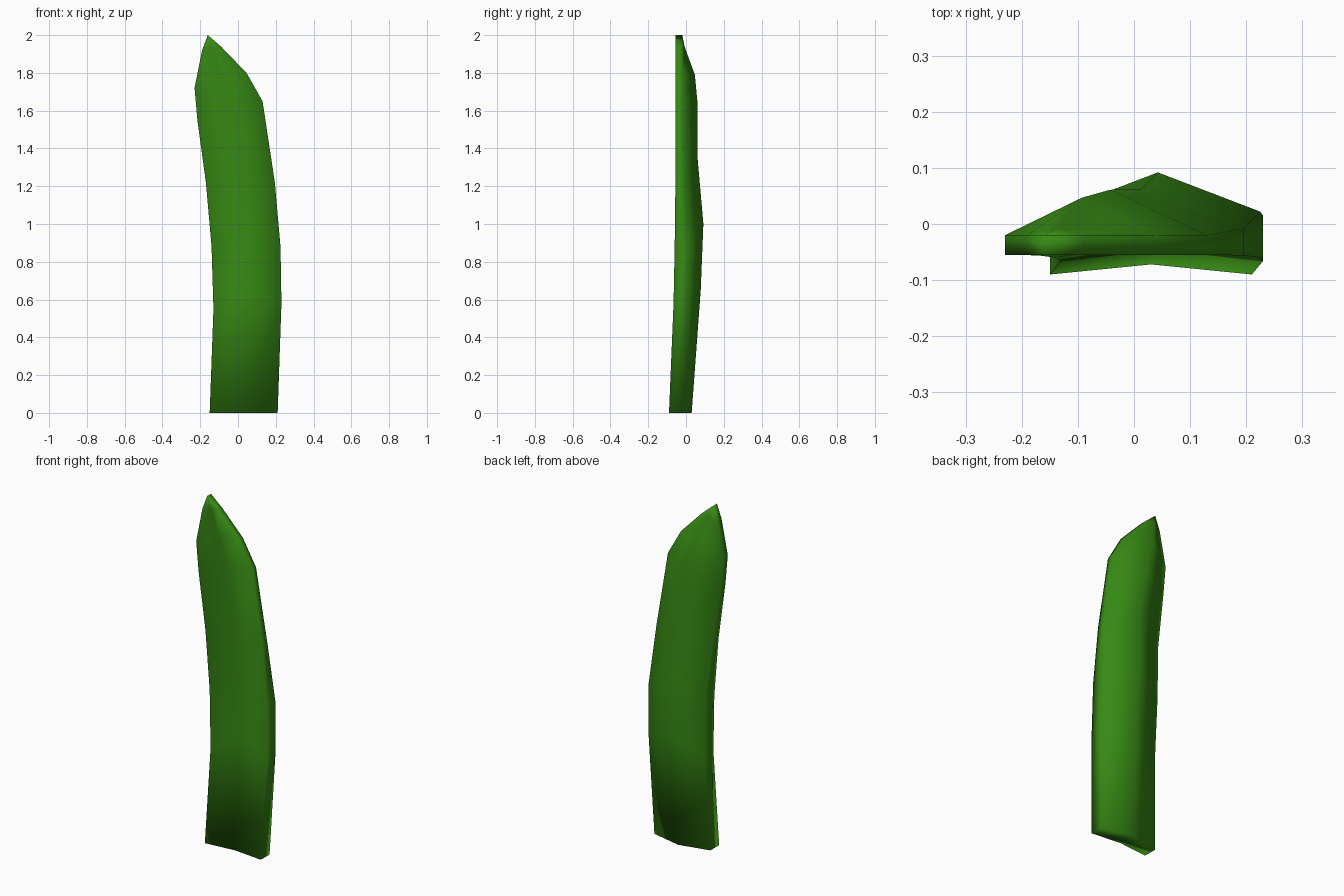
import bpy, bmesh

# One row per ring, bottom to tip:
# left x, left z, right x, right z, ridge z, front edge y, front groove y, back edge y, back ridge y
RINGS = [
    (-0.15, 0.00, 0.21, 0.00, 0.00, -0.090, -0.072, -0.010, 0.030),
    (-0.13, 0.55, 0.23, 0.58, 0.65, -0.066, -0.045, 0.015, 0.078),
    (-0.14, 0.88, 0.225, 0.88, 1.00, -0.060, -0.038, 0.022, 0.092),
    (-0.17, 1.22, 0.195, 1.22, 1.34, -0.056, -0.036, -0.008, 0.062),
    (-0.215, 1.55, 0.13, 1.65, 1.64, -0.055, -0.038, -0.020, 0.061),
    (-0.23, 1.72, 0.045, 1.80, 1.79, -0.055, -0.043, -0.020, 0.047),
    (-0.19, 1.92, -0.09, 1.94, 1.94, -0.055, -0.052, -0.020, -0.008),
    (-0.16, 2.00, -0.16, 2.00, 2.00, -0.055, -0.055, -0.020, -0.020),
]

green = bpy.data.materials.new("leaf green")
green.diffuse_color = (0.038, 0.25, 0.007, 1)

# Grass blade: six-sided section lofted up the curve, grooved front, ridged back
bm = bmesh.new()
loops = []
for lx, lz, rx, rz, mz, fe, fg, be, br in RINGS:
    mx = (lx + rx) / 2
    section = [(lx, fe, lz), (mx, fg, mz), (rx, fe, rz),
               (rx, be, rz), (mx, br, mz), (lx, be, lz)]
    loops.append([bm.verts.new(p) for p in section])
for a, b in zip(loops, loops[1:]):
    for i in range(6):
        j = (i + 1) % 6
        bm.faces.new((a[i], a[j], b[j], b[i]))
bm.faces.new(loops[0][::-1])  # closed base

# Collapse the last ring into the pointed tip
bmesh.ops.remove_doubles(bm, verts=bm.verts, dist=0.0005)
bmesh.ops.recalc_face_normals(bm, faces=bm.faces)
for f in bm.faces:
    f.smooth = True

mesh = bpy.data.meshes.new("grass_blade")
bm.to_mesh(mesh)
bm.free()
mesh.materials.append(green)
blade = bpy.data.objects.new("grass_blade", mesh)
bpy.context.collection.objects.link(blade)
